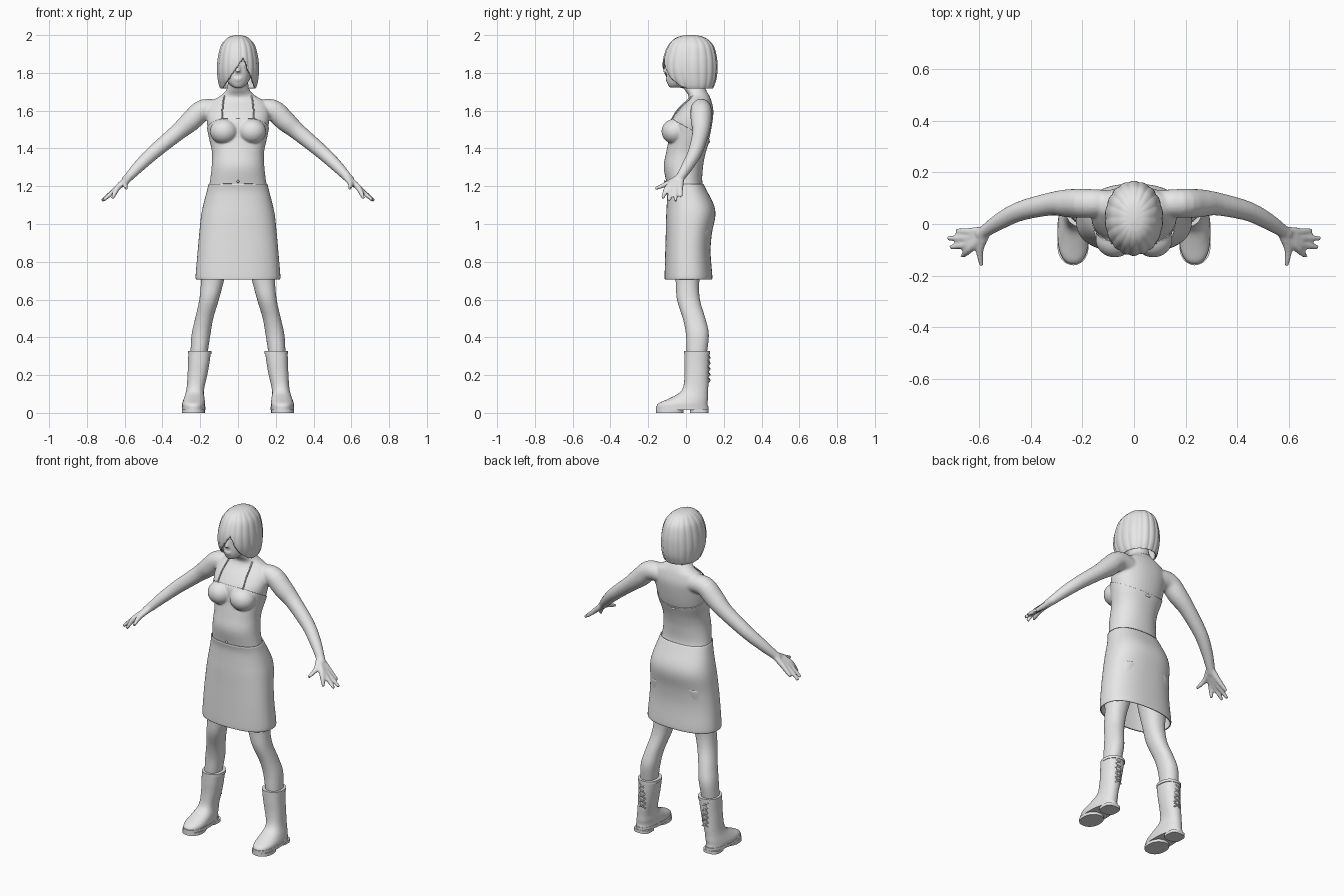
import bpy, bmesh, math
from mathutils import Vector, Matrix

default_cube = bpy.data.objects.get("Cube")
if default_cube:
    bpy.data.objects.remove(default_cube, do_unlink=True)

grey = bpy.data.materials.new("plain grey")
grey.use_nodes = True
grey.diffuse_color = (.8, .8, .8, 1)
shader = next(node for node in grey.node_tree.nodes if node.type == 'BSDF_PRINCIPLED')
shader.inputs["Base Color"].default_value = grey.diffuse_color
parts = []


def spline(rows, steps):
    """Smooth interpolation through rows of numbers."""
    result = []
    last = len(rows) - 1
    for i in range(last):
        before, start, end, after = (rows[max(i - 1, 0)], rows[i], rows[i + 1], rows[min(i + 2, last)])
        for step in range(steps):
            t = step / steps
            result.append([b + t / 2 * (c - a + t * (2*a - 5*b + 4*c - d + t * (3*b - a - 3*c + d)))
                           for a, b, c, d in zip(before, start, end, after)])
    return result + [list(rows[last])]


def skin(bm, loops, cap):
    """Join closed loops of points into a surface."""
    rings = [[bm.verts.new(point) for point in loop] for loop in loops]
    count = len(rings[0])
    for low, high in zip(rings, rings[1:]):
        for i in range(count):
            j = (i + 1) % count
            bm.faces.new((low[i], low[j], high[j], high[i]))
    if cap:
        bm.faces.new(rings[0])
        bm.faces.new(rings[-1])


def stack(bm, rows, side=1, steps=4, count=40, power=2.2, taper=0, cap=True, lobes=0):
    """Level oval sections, each given as x, y, z, half width, half depth."""
    loops = []
    for x, y, z, wide, deep in spline(rows, steps):
        loop = []
        for i in range(count):
            angle = math.tau * i / count
            c, s = math.cos(angle), math.sin(angle)
            swell = 1 + lobes * (abs(math.sin(angle * 9)) - 1)
            across = math.copysign(abs(c) ** (2 / power), c) * wide * (1 - taper * s) * swell
            along = math.copysign(abs(s) ** (2 / power), s) * deep * swell
            loop.append(((x + across) * side, y + along, z))
        loops.append(loop)
    skin(bm, loops, cap)


def tube(bm, rows, side=1, steps=4, count=12):
    """Round limb through points given as x, y, z, radius."""
    rows = spline(rows, steps)
    points = [Vector((row[0] * side, row[1], row[2])) for row in rows]
    loops = []
    for i, point in enumerate(points):
        direction = points[min(i + 1, len(points) - 1)] - points[max(i - 1, 0)]
        turn = direction.to_track_quat('Z', 'Y')
        angles = [math.tau * k / count for k in range(count)]
        loops.append([point + turn @ Vector((math.cos(a), math.sin(a), 0)) * rows[i][3] for a in angles])
    skin(bm, loops, True)


def blob(bm, place, size):
    matrix = Matrix.Translation(place) @ Matrix.Diagonal((*size, 1))
    bmesh.ops.create_uvsphere(bm, u_segments=24, v_segments=16, radius=1, matrix=matrix)


def finish(bm, name, thickness=0, offset=-1):
    bmesh.ops.recalc_face_normals(bm, faces=bm.faces)
    mesh = bpy.data.meshes.new(name)
    bm.to_mesh(mesh)
    bm.free()
    mesh.materials.append(grey)
    obj = bpy.data.objects.new(name, mesh)
    bpy.context.collection.objects.link(obj)
    parts.append(obj)
    if thickness:
        shell = obj.modifiers.new("thickness", 'SOLIDIFY')
        shell.thickness, shell.offset = thickness, offset
    return obj


# Body: torso and neck, head, then paired limbs, fused into one skin
bm = bmesh.new()
stack(bm, [(0, .03, .93, .16, .1), (0, .025, 1.1, .17, .11), (0, -.005, 1.2, .148, .09),
           (0, -.014, 1.3, .135, .099), (0, 0, 1.38, .133, .1), (0, .02, 1.46, .15, .105),
           (0, .03, 1.54, .165, .11), (0, .052, 1.6, .165, .093), (0, .07, 1.65, .14, .065),
           (0, .068, 1.68, .09, .055), (0, .045, 1.72, .057, .057), (0, .03, 1.79, .055, .06)])
stack(bm, [(0, -.058, 1.722, .024, .03), (0, -.035, 1.745, .05, .064), (0, -.005, 1.78, .068, .098),
           (0, .015, 1.83, .077, .117), (0, .02, 1.88, .082, .12), (0, .02, 1.93, .078, .11),
           (0, .02, 1.97, .05, .07)])
tube(bm, [(0, -.096, 1.86, .008), (0, -.105, 1.825, .011), (0, -.112, 1.803, .013)])
blob(bm, (0, -.099, 1.77), (.024, .01, .006))
blob(bm, (0, -.097, 1.759), (.02, .01, .006))

leg = [(.095, .03, .97, .09, .1), (.12, .015, .82, .078, .083), (.135, .008, .7, .061, .063),
       (.153, .013, .6, .052, .061), (.179, .043, .5, .048, .06), (.195, .06, .42, .05, .061),
       (.205, .058, .33, .046, .055), (.21, .055, .25, .04, .045)]
arm = [(.08, .08, 1.6, .05), (.18, .08, 1.605, .056), (.25, .08, 1.545, .055), (.32, .078, 1.485, .045),
       (.44, .05, 1.385, .038), (.52, .01, 1.31, .032), (.58, -.03, 1.247, .024), (.6, -.045, 1.23, .022)]
knuckles = [-.03, -.053, -.076, -.096]
tips = [(.69, -.025, 1.145), (.722, -.055, 1.122), (.712, -.09, 1.125), (.665, -.125, 1.135)]
for side in (1, -1):
    stack(bm, leg, side)
    tube(bm, arm, side, count=20)
    for y, tip in zip(knuckles, tips):
        tube(bm, [(.575, -.03 + (y + .06) / 4, 1.25, .016), (.635, y, 1.195, .016), (*tip, .009)], side)
    tube(bm, [(.575, -.04, 1.245, .018), (.597, -.1, 1.213, .015), (.59, -.163, 1.187, .009)], side)
    blob(bm, (side * .075, -.06, 1.49), (.069, .065, .062))
    blob(bm, (side * .033, -.085, 1.842), (.017, .014, .009))
body = finish(bm, "body")
fuse = body.modifiers.new("fuse", 'REMESH')
fuse.mode, fuse.voxel_size = 'VOXEL', .007
relax = body.modifiers.new("relax", 'SMOOTH')
relax.factor, relax.iterations = .5, 4
graph = bpy.context.evaluated_depsgraph_get()
body.data = bpy.data.meshes.new_from_object(body.evaluated_get(graph))
body.modifiers.clear()
if not body.data.materials:
    body.data.materials.append(grey)

# Halter top: a layer trimmed from the body and lifted off it
bm = bmesh.new()
bm.from_mesh(body.data)
cuts = [((0, 0, 1.515), (0, .55, 1)), ((0, 0, 1.195), (0, 0, -1)),
        ((.185, 0, 0), (1, 0, 0)), ((-.185, 0, 0), (-1, 0, 0))]
for point, normal in cuts:
    bmesh.ops.bisect_plane(bm, geom=bm.verts[:] + bm.edges[:] + bm.faces[:], plane_co=point,
                           plane_no=normal, clear_outer=True)
bm.normal_update()
for vert in bm.verts:
    vert.co += vert.normal * .001
finish(bm, "halter_top", .004, 1)

bm = bmesh.new()
for side in (1, -1):
    tube(bm, [(.085, -.075, 1.555, .004), (.082, -.04, 1.61, .004), (.075, .02, 1.665, .004),
              (.062, .06, 1.7, .004), (.03, .1, 1.705, .004), (0, .106, 1.705, .004)], side, count=8)
finish(bm, "neck_straps")
bm = bmesh.new()
blob(bm, (0, -.112, 1.225), (.007, .005, .007))
finish(bm, "waist_stud")
bm = bmesh.new()
blob(bm, (0, .118, 1.435), (.018, .009, .009))
finish(bm, "back_knot")

# Skirt
bm = bmesh.new()
stack(bm, [(0, -.007, 1.212, .156, .1), (0, .007, 1.17, .166, .107), (0, .023, 1.1, .184, .125),
           (0, .025, 1.04, .196, .13), (0, .015, .95, .205, .122), (0, .01, .85, .214, .12),
           (0, .013, .73, .224, .126), (0, .013, .707, .222, .125)], count=64, power=2.4, cap=False)
finish(bm, "skirt", .006)

# Hair: a lobed bob with a slanted opening over the face
bm = bmesh.new()
stack(bm, [(0, .025, 2, .012, .02), (0, .025, 1.993, .042, .06), (0, .025, 1.975, .068, .094),
           (0, .025, 1.94, .093, .123), (0, .022, 1.88, .108, .142), (0, .022, 1.82, .113, .145),
           (0, .026, 1.77, .109, .136), (0, .032, 1.735, .102, .119), (0, .035, 1.717, .094, .108)],
      steps=6, count=144, power=2.1, cap=False, lobes=.03)
bm.faces.new([v for v in bm.verts[:144]])
opening = []
for face in bm.faces:
    x, y, z = face.calc_center_median()
    drop = 1.88 - z
    if y < 0 and drop > 0 and .03 - drop * .7 < x < .03 + drop * .38:
        opening.append(face)
bmesh.ops.delete(bm, geom=opening, context='FACES')
finish(bm, "hair", .007)

# Boots: shaft and foot, cuff, sole with heel, crossed laces up the back
boot = [(.235, -.02, .028, .06, .137), (.235, -.016, .05, .06, .13), (.232, .012, .075, .055, .104),
        (.229, .04, .105, .048, .076), (.224, .052, .14, .047, .066), (.215, .056, .2, .052, .064),
        (.208, .057, .26, .056, .066), (.203, .058, .325, .06, .067)]
for side, label in ((1, "left"), (-1, "right")):
    bm = bmesh.new()
    stack(bm, boot, side, power=2.3, taper=.08)
    finish(bm, label + "_boot")
    bm = bmesh.new()
    stack(bm, [(.203, .058, z, .0625, .0695) for z in (.312, .328)], side, steps=1)
    finish(bm, label + "_boot_cuff")
    bm = bmesh.new()
    stack(bm, [(.235, -.02, z, .062, .14) for z in (.016, .034)], side, steps=1, taper=.08)
    stack(bm, [(.236, -.085, z, .06, .073) for z in (0, .018)], side, steps=1)
    stack(bm, [(.234, .07, z, .05, .05) for z in (0, .018)], side, steps=1, power=3)
    finish(bm, label + "_sole")
    bm = bmesh.new()
    for step in range(5):
        z = .16 + step * .03
        for way in (1, -1):
            tube(bm, [(.212 - way * .02, .116, z, .004), (.212, .126, z + .013, .004),
                      (.212 + way * .02, .116, z + .026, .004)], side, count=6)
    finish(bm, label + "_laces")

# Smooth shading with crisp edges
for obj in bpy.context.selected_objects:
    obj.select_set(False)
for obj in parts:
    obj.select_set(True)
bpy.context.view_layer.objects.active = body
bpy.ops.object.shade_smooth_by_angle(angle=math.radians(45))
